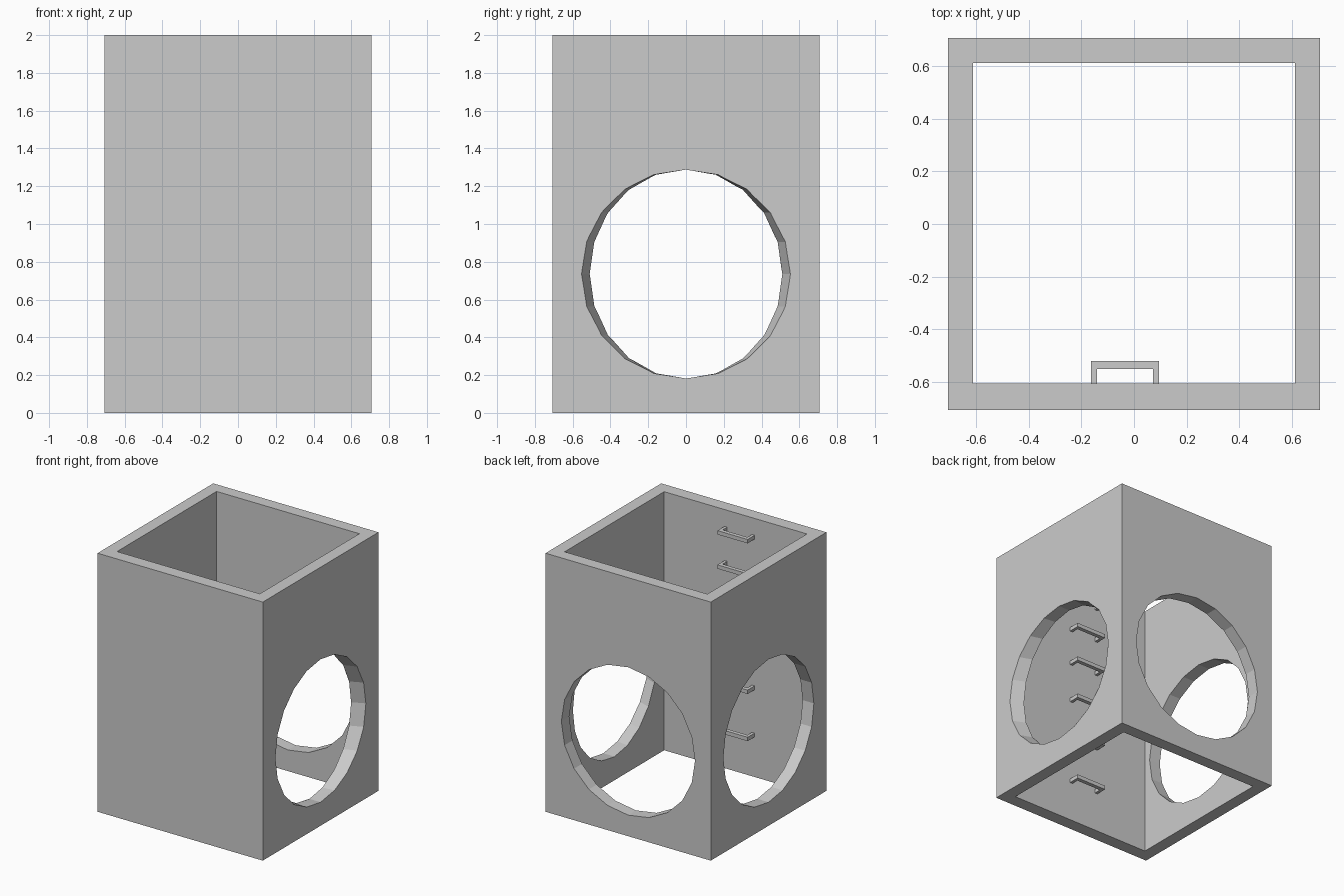
import bpy, bmesh
from math import sin, cos, pi

if "Cube" in bpy.data.objects:
    bpy.data.objects.remove(bpy.data.objects["Cube"])

OUT, INN = 0.707, 0.611          # half widths of the shell and its shaft
FRONT_INNER = -0.606             # inner face of the front wall
HOLE_Z = 0.735


def make_object(name, bm):
    bmesh.ops.recalc_face_normals(bm, faces=bm.faces)
    mesh = bpy.data.meshes.new(name)
    bm.to_mesh(mesh)
    bm.free()
    ob = bpy.data.objects.new(name, mesh)
    bpy.context.collection.objects.link(ob)
    return ob


def add_box(bm, lo, hi):
    verts = bmesh.ops.create_cube(bm, size=1)["verts"]
    for v in verts:
        for i in range(3):
            v.co[i] = (lo[i] + hi[i]) / 2 + v.co[i] * (hi[i] - lo[i])


def box(name, lo, hi):
    bm = bmesh.new()
    add_box(bm, lo, hi)
    return make_object(name, bm)


def hole_cutter(name, place, r_out, w_in, sides=20):
    """Prism through one wall; its width may taper from r_out to w_in."""
    bm = bmesh.new()
    rings = []
    for d in (OUT + 0.03, INN - 0.03):
        w = r_out + (w_in - r_out) * (OUT - d) / (OUT - INN)
        rings.append([bm.verts.new(place(d, w * sin(2 * pi * i / sides),
                                         HOLE_Z + r_out * cos(2 * pi * i / sides)))
                      for i in range(sides)])
    a, b = rings
    bm.faces.new(a)
    bm.faces.new(b[::-1])
    for i in range(sides):
        j = (i + 1) % sides
        bm.faces.new((a[i], b[i], b[j], a[j]))
    return make_object(name, bm)


# Square chamber shell
shell = box("chamber_shell", (-OUT, -OUT, 0), (OUT, OUT, 2))

# Open shaft and the three pipe openings
cutters = [
    box("shaft_cutter", (-INN, FRONT_INNER, -0.1), (INN, INN, 2.1)),
    hole_cutter("right_opening_cutter", lambda d, w, z: (d, w, z), 0.553, 0.51),
    hole_cutter("left_opening_cutter", lambda d, w, z: (-d, w, z), 0.553, 0.553),
    hole_cutter("back_opening_cutter", lambda d, w, z: (w, d, z), 0.572, 0.572),
]
for c in cutters:
    c.hide_render = True
    mod = shell.modifiers.new(c.name, "BOOLEAN")
    mod.operation, mod.solver, mod.object = "DIFFERENCE", "EXACT", c
bpy.context.view_layer.objects.active = shell
for mod in list(shell.modifiers):
    bpy.ops.object.modifier_apply(modifier=mod.name)
for c in cutters:
    bpy.data.objects.remove(c)

# Ladder rungs on the inside of the front wall
X0, X1, LEG, H = -0.163, 0.095, 0.023, 0.015
for n, z in enumerate((1.855, 1.59, 1.31, 1.0, 0.69, 0.325)):
    bm = bmesh.new()
    outline = [(X0, FRONT_INNER), (X0, -0.52), (X1, -0.52), (X1, FRONT_INNER),
               (X1 - LEG, FRONT_INNER), (X1 - LEG, -0.551),
               (X0 + LEG, -0.551), (X0 + LEG, FRONT_INNER)]
    face = bm.faces.new([bm.verts.new((x, y, z - H)) for x, y in outline])
    top = bmesh.ops.extrude_face_region(bm, geom=[face])["geom"]
    bmesh.ops.translate(bm, vec=(0, 0, 2 * H),
                        verts=[g for g in top if isinstance(g, bmesh.types.BMVert)])
    make_object(f"ladder_rung_{n + 1}", bm)
